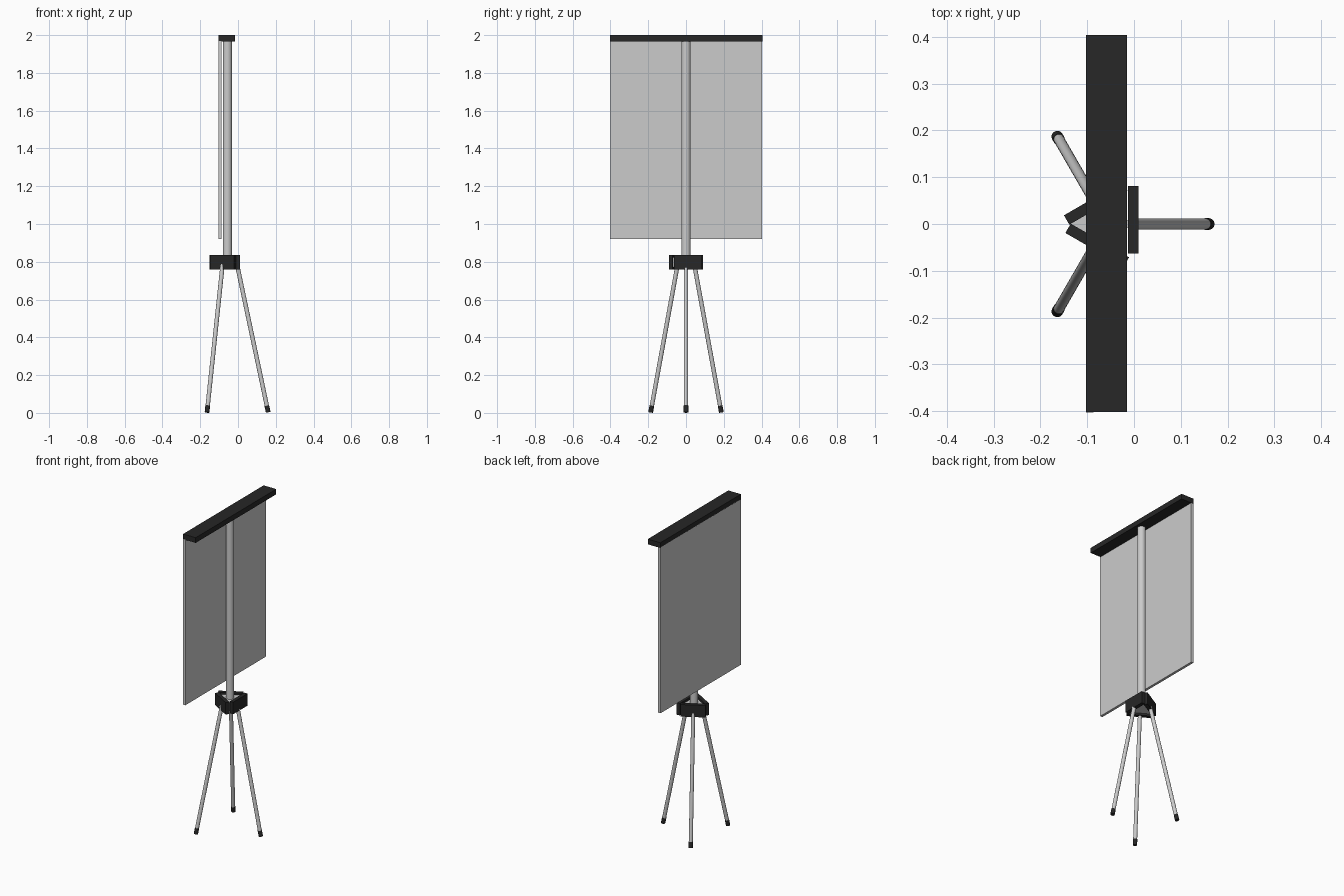
import bpy, math
from mathutils import Vector

if "Cube" in bpy.data.objects:
    bpy.data.objects.remove(bpy.data.objects["Cube"])

CX = -0.056  # axis of the pole and tripod

black = bpy.data.materials.new("black_plastic")
black.diffuse_color = (0.02, 0.02, 0.02, 1)
black.use_nodes = True
black.node_tree.nodes["Principled BSDF"].inputs["Base Color"].default_value = black.diffuse_color


def finish(name, mat=None, smooth=False):
    ob = bpy.context.object
    ob.name = name
    if mat:
        ob.data.materials.append(mat)
    if smooth:
        bpy.ops.object.shade_smooth_by_angle(angle=math.radians(40))
    return ob


def box(name, center, size, mat=None, turn=0):
    bpy.ops.mesh.primitive_cube_add(size=1, location=center)
    ob = finish(name, mat)
    ob.scale = size
    bpy.ops.object.transform_apply(location=False, rotation=False, scale=True)
    ob.rotation_euler.z = turn
    return ob


def rod(name, a, b, radius, mat=None, sides=24):
    a, b = Vector(a), Vector(b)
    bpy.ops.mesh.primitive_cylinder_add(vertices=sides, radius=radius,
                                        depth=(b - a).length, location=(a + b) / 2)
    ob = finish(name, mat, True)
    ob.rotation_euler = (b - a).to_track_quat('Z', 'Y').to_euler()
    return ob


# Board, top clamp bar and pole
box("board", (-0.095, 0, 1.445), (0.016, 0.806, 1.05))
box("top_bar", (-0.059, 0.001, 1.9835), (0.088, 0.806, 0.033), black)
rod("pole", (CX, 0, 0.79), (CX, 0, 1.97), 0.024, sides=32)

# Triangular core of the tripod head
bpy.ops.mesh.primitive_cylinder_add(vertices=3, radius=0.082, depth=0.05,
                                    location=(CX, 0, 0.797))
finish("head_core").rotation_euler.z = math.radians(90)

# Head plates, legs and feet, repeated around the pole
for i, (reach, shift) in enumerate([(0.066, 0.009), (0.063, 0), (0.062, 0.003)]):
    ang = i * math.tau / 3
    out = Vector((math.cos(ang), math.sin(ang), 0))
    side = Vector((-out.y, out.x, 0))
    axis = Vector((CX, 0, 0))
    box(f"head_plate_{i + 1}", axis + out * (reach - 0.0115) + side * shift + Vector((0, 0, 0.797)),
        (0.023, 0.144, 0.076), black, ang)
    top = axis + out * 0.050 + Vector((0, 0, 0.79))
    tip = axis + out * 0.216 + Vector((0, 0, 0.003))
    knee = tip.lerp(top, 0.045)
    rod(f"leg_{i + 1}", tip.lerp(top, 0.02), top, 0.0115)
    rod(f"foot_{i + 1}", tip, knee, 0.0125, black)

# Point a corner of the core away from the board's front
core = bpy.data.objects["head_core"]
bpy.context.view_layer.update()
far = min((core.matrix_world @ v.co for v in core.data.vertices), key=lambda p: p.x)
core.rotation_euler.z += math.pi - math.atan2(far.y, far.x - CX)
